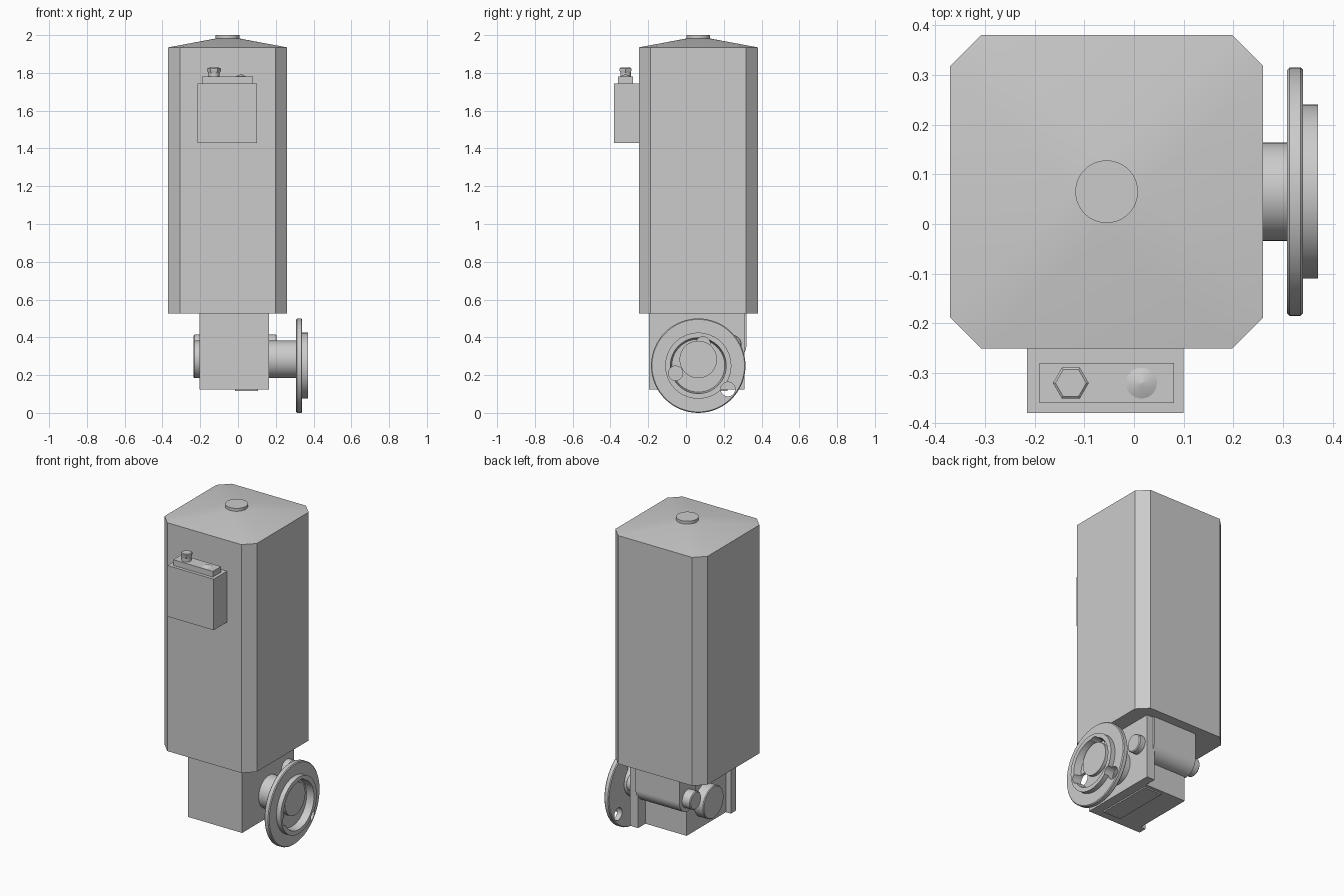
import bpy, bmesh, math
from mathutils import Vector

if "Cube" in bpy.data.objects:
    bpy.data.objects.remove(bpy.data.objects["Cube"])

grey = bpy.data.materials.new("painted grey metal")
grey.diffuse_color = (0.6, 0.6, 0.6, 1)
grey.use_nodes = True
grey.node_tree.nodes["Principled BSDF"].inputs["Base Color"].default_value = grey.diffuse_color


def finish(name, bm, angle=30):
    bmesh.ops.recalc_face_normals(bm, faces=bm.faces[:])
    me = bpy.data.meshes.new(name)
    bm.to_mesh(me)
    bm.free()
    me.materials.append(grey)
    ob = bpy.data.objects.new(name, me)
    bpy.context.collection.objects.link(ob)
    smooth(ob, angle)
    return ob


def smooth(ob, angle=30):
    ob.data.shade_smooth()
    ob.data.set_sharp_from_angle(angle=math.radians(angle))


def box(name, x0, x1, y0, y1, z0, z1, bevel=0):
    bm = bmesh.new()
    bmesh.ops.create_cube(bm, size=1)
    for v in bm.verts:
        v.co = Vector((x1 if v.co.x > 0 else x0, y1 if v.co.y > 0 else y0, z1 if v.co.z > 0 else z0))
    if bevel:
        bmesh.ops.bevel(bm, geom=bm.edges[:], offset=bevel, segments=1, affect='EDGES')
    return finish(name, bm)


def lathe(name, axis, centre, profile, n=48):
    """Closed solid turned round the x or z axis; profile is (position, radius)."""
    bm = bmesh.new()
    rings = []
    for p, r in profile:
        ring = []
        for i in range(n):
            a = 2 * math.pi * i / n
            u, w = r * math.cos(a), r * math.sin(a)
            co = (p, centre[0] + u, centre[1] + w) if axis == 'x' else (centre[0] + u, centre[1] + w, p)
            ring.append(bm.verts.new(co))
        rings.append(ring)
    for a, b in zip(rings, rings[1:]):
        for i in range(n):
            bm.faces.new((a[i], a[(i + 1) % n], b[(i + 1) % n], b[i]))
    bm.faces.new(rings[0])
    bm.faces.new(rings[-1])
    return finish(name, bm)


# Main cabinet: chamfered square column with a shallow roof rising to a disc
cx, cy = -0.055, 0.065
h, k = 0.315, 0.253
octagon = [(sx * a, sy * b) for sx in (-1, 1) for sy in (-1, 1) for a, b in ((h, k), (k, h))]
bm = bmesh.new()
for x, y in octagon:
    for z in (0.525, 1.935):
        bm.verts.new((cx + x, cy + y, z))
for i in range(48):
    a = 2 * math.pi * i / 48
    bm.verts.new((cx + 0.063 * math.cos(a), cy + 0.063 * math.sin(a), 1.982))
bmesh.ops.convex_hull(bm, input=bm.verts[:])
bmesh.ops.dissolve_limit(bm, angle_limit=0.002, verts=bm.verts[:], edges=bm.edges[:])
finish("cabinet", bm)
lathe("roof_cap", 'z', (cx, cy), [(1.975, 0.063), (2.0, 0.063)])

# Connection box with lid, cable gland and small cone
box("connection_box", -0.215, 0.10, -0.38, -0.25, 1.43, 1.745)
box("connection_lid", -0.19, 0.08, -0.36, -0.28, 1.745, 1.78)
lathe("gland_stem", 'z', (-0.127, -0.32), [(1.78, 0.028), (1.81, 0.028)], 32)
lathe("gland_nut", 'z', (-0.127, -0.32), [(1.80, 0.031), (1.812, 0.036), (1.822, 0.036), (1.826, 0.031)], 6)
lathe("gland_top", 'z', (-0.127, -0.32), [(1.82, 0.026), (1.828, 0.026)], 32)
lathe("lid_cone", 'z', (0.015, -0.32), [(1.78, 0.031), (1.793, 0.001)], 32)

# Gearbox housing: inner block with a front plate and an output side plate
box("gearbox_block", -0.171, 0.12, -0.16, 0.238, 0.125, 0.525)
box("gearbox_front_plate", -0.205, 0.165, -0.195, -0.145, 0.125, 0.525)
box("gearbox_side_plate", 0.11, 0.165, -0.195, 0.31, 0.125, 0.525)
box("gearbox_bottom_cover", -0.015, 0.105, -0.14, 0.22, 0.117, 0.126)

# Worm housing across the back, with a bearing cap at each end
worm = (0.24, 0.36)
lathe("worm_housing", 'x', worm, [(-0.18, 0.08), (0.12, 0.08)])
box("worm_housing_top", -0.18, 0.12, 0.16, 0.32, 0.36, 0.525)
lathe("worm_caps", 'x', worm, [(-0.235, 0.05), (-0.23, 0.055), (0.2, 0.055), (0.205, 0.05)], 32)

# Output shaft through the housing, with its cover on the far side
shaft = (0.065, 0.283)
lathe("output_shaft", 'x', shaft, [(0.15, 0.099), (0.345, 0.099)])
lathe("shaft_cover", 'x', shaft, [(-0.235, 0.095), (-0.23, 0.099), (-0.16, 0.099)])

# Round flange with raised recessed ring, drilled through
flange = lathe("output_flange", 'x', (0.065, 0.25),
               [(0.308, 0.245), (0.313, 0.25), (0.335, 0.25), (0.34, 0.245), (0.34, 0.175),
                (0.37, 0.175), (0.37, 0.148), (0.325, 0.14)], 64)
for i, (y, z) in enumerate([(-0.055, 0.21), (0.222, 0.125), (0.09, 0.365)]):
    cutter = lathe("hole_cutter", 'x', (y, z), [(0.25, 0.038), (0.45, 0.038)], 32)
    cutter.hide_render = True
    mod = flange.modifiers.new("hole", 'BOOLEAN')
    mod.operation = 'DIFFERENCE'
    mod.solver = 'EXACT'
    mod.object = cutter
    bpy.context.view_layer.objects.active = flange
    bpy.ops.object.modifier_apply(modifier=mod.name)
    bpy.data.objects.remove(cutter)
smooth(flange)
